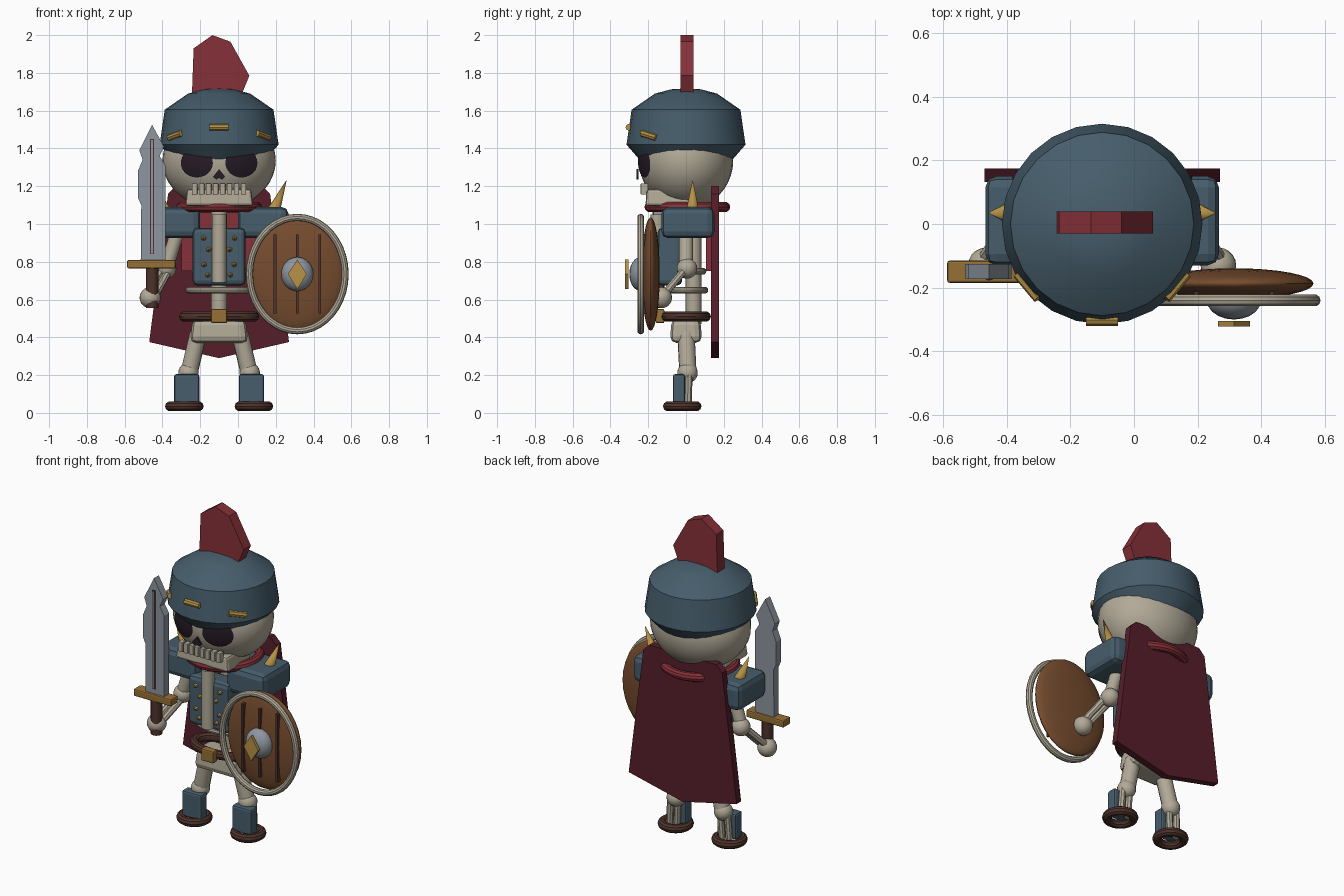
import bpy, bmesh, math
from mathutils import Vector

if "Cube" in bpy.data.objects:
    bpy.data.objects.remove(bpy.data.objects["Cube"])

CX = -0.10  # body symmetry line


def material(name, rgb):
    m = bpy.data.materials.new(name)
    lin = [((c / 255 + 0.055) / 1.055) ** 2.4 for c in rgb]
    m.diffuse_color = (*lin, 1)
    m.use_nodes = True
    m.node_tree.nodes["Principled BSDF"].inputs["Base Color"].default_value = m.diffuse_color
    return m


BONE = material("bone", (178, 170, 152))
STEEL = material("blue_steel", (70, 93, 107))
RED = material("red_cloth", (134, 48, 56))
MAROON = material("maroon_cape", (86, 30, 42))
DARK = material("dark_socket", (38, 27, 38))
GOLD = material("gold", (182, 146, 70))
WOOD = material("wood", (118, 76, 46))
LEATHER = material("dark_leather", (78, 51, 43))
BLADE = material("bright_steel", (142, 150, 160))
BRONZE = material("bronze", (150, 112, 54))


def finish(name, bm, mat, smooth=True, bevel=0):
    bmesh.ops.recalc_face_normals(bm, faces=bm.faces)
    me = bpy.data.meshes.new(name)
    bm.to_mesh(me)
    bm.free()
    me.materials.append(mat)
    ob = bpy.data.objects.new(name, me)
    bpy.context.collection.objects.link(ob)
    if bevel:
        mod = ob.modifiers.new("bevel", "BEVEL")
        mod.width, mod.segments = bevel, 2
    if smooth:
        bpy.ops.object.select_all(action='DESELECT')
        ob.select_set(True)
        bpy.context.view_layer.objects.active = ob
        bpy.ops.object.shade_smooth_by_angle(angle=math.radians(35))
    return ob


def box(name, mat, x, y, z, bevel=0, top=1.0):
    """Box from ranges; top scales the upper face in x and y."""
    bm = bmesh.new()
    bmesh.ops.create_cube(bm, size=1)
    c = [(r[0] + r[1]) / 2 for r in (x, y, z)]
    for v in bm.verts:
        k = top if v.co.z > 0 else 1
        v.co = (c[0] + v.co.x * (x[1] - x[0]) * k, c[1] + v.co.y * (y[1] - y[0]) * k,
                c[2] + v.co.z * (z[1] - z[0]))
    return finish(name, bm, mat, False, bevel)


def ball(name, mat, c, r, seg=20, rings=12):
    r = r if isinstance(r, tuple) else (r, r, r)
    bm = bmesh.new()
    bmesh.ops.create_uvsphere(bm, u_segments=seg, v_segments=rings, radius=1)
    for v in bm.verts:
        v.co = Vector(c) + Vector([a * b for a, b in zip(v.co, r)])
    return finish(name, bm, mat)


def rod(name, mat, a, b, r1, r2=None, seg=12):
    a, b = Vector(a), Vector(b)
    bm = bmesh.new()
    bmesh.ops.create_cone(bm, cap_ends=True, segments=seg, radius1=r1,
                          radius2=r1 if r2 is None else r2, depth=(b - a).length)
    q = Vector((0, 0, 1)).rotation_difference(b - a)
    for v in bm.verts:
        v.co = q @ v.co + (a + b) / 2
    return finish(name, bm, mat)


def plate(name, mat, pts, y0, y1, bevel=0):
    """Extrude an x-z outline from y0 to y1."""
    bm = bmesh.new()
    f = bm.faces.new([bm.verts.new((x, y0, z)) for x, z in pts])
    g = bmesh.ops.extrude_face_region(bm, geom=[f])["geom"]
    bmesh.ops.translate(bm, vec=(0, y1 - y0, 0),
                        verts=[v for v in g if isinstance(v, bmesh.types.BMVert)])
    return finish(name, bm, mat, False, bevel)


def ring(name, mat, c, rx, ry, tube, upright=False, seg=32, sides=10):
    bm = bmesh.new()
    rows = []
    for i in range(seg):
        a = 2 * math.pi * i / seg
        row = []
        for j in range(sides):
            b = 2 * math.pi * j / sides
            k, h = tube * math.cos(b), tube * math.sin(b)
            u, w = (rx + k) * math.cos(a), (ry + k) * math.sin(a)
            p = (u, h, w) if upright else (u, w, h)
            row.append(bm.verts.new(Vector(c) + Vector(p)))
        rows.append(row)
    for i in range(seg):
        for j in range(sides):
            m, n = (i + 1) % seg, (j + 1) % sides
            bm.faces.new((rows[i][j], rows[m][j], rows[m][n], rows[i][n]))
    return finish(name, bm, mat)


def lathe(name, mat, c, profile, seg=24):
    bm = bmesh.new()
    vs = [bm.verts.new((c[0] + r, c[1], z)) for r, z in profile]
    es = [bm.edges.new(p) for p in zip(vs, vs[1:])]
    bmesh.ops.spin(bm, geom=vs + es, cent=(c[0], c[1], 0), axis=(0, 0, 1),
                   angle=2 * math.pi, steps=seg)
    bmesh.ops.remove_doubles(bm, verts=bm.verts, dist=0.0005)
    return finish(name, bm, mat)


# Head: skull, jaw, teeth, nose
SC, SR = Vector((CX, 0, 1.335)), (0.30, 0.25, 0.255)
ball("skull", BONE, SC, SR, 32, 20)
box("jaw", BONE, (-0.28, 0.08), (-0.215, 0.02), (1.095, 1.185), 0.015, 0.94)
for i in range(8):
    x = CX + (i - 3.5) * 0.037
    box("tooth", BONE, (x - 0.014, x + 0.014), (-0.24, -0.20), (1.155, 1.215), 0.004)
plate("nose", DARK, [(-0.132, 1.25), (-0.115, 1.235), (-0.10, 1.245), (-0.085, 1.235),
                     (-0.068, 1.25), (-0.10, 1.29)], -0.262, -0.252)

# Eye sockets: discs wrapped onto the skull surface
for s in (-1, 1):
    bm = bmesh.new()
    rows = []
    for k in (0.25, 0.5, 0.75, 1.0):
        row = []
        for i in range(24):
            a = 2 * math.pi * i / 24
            dx = s * 0.118 + 0.085 * k * math.cos(a)
            dz = -0.012 + 0.077 * k * math.sin(a)
            dy = -SR[1] * math.sqrt(1 - (dx / SR[0]) ** 2 - (dz / SR[2]) ** 2)
            row.append(bm.verts.new(SC + Vector((dx, dy - 0.006, dz))))
        rows.append(row)
    bm.faces.new(rows[0])
    for p, q in zip(rows, rows[1:]):
        for i in range(24):
            j = (i + 1) % 24
            bm.faces.new((p[i], p[j], q[j], q[i]))
    ob = finish("eye_socket", bm, DARK)
    if ob.data.polygons[0].normal.y > 0:
        ob.data.flip_normals()

# Helmet with crest and brow studs
lathe("helmet", STEEL, (CX, 0), [(0.235, 1.345), (0.25, 1.345), (0.315, 1.42), (0.288, 1.605),
                                 (0.165, 1.69), (0.08, 1.713), (0, 1.718)])
plate("crest", RED, [(-0.245, 1.65), (-0.235, 1.93), (-0.135, 2.0), (-0.04, 1.965),
                     (0.06, 1.785), (0.005, 1.65)], -0.03, 0.04)
for a, z in ((-50, 1.468), (0, 1.512), (50, 1.468)):
    t = math.radians(a)
    d, n = Vector((math.cos(t), math.sin(t), 0)), Vector((math.sin(t), -math.cos(t), 0))
    c = Vector((CX, 0, z)) + n * 0.302
    tilt = Vector((0, 0, 0.012 if a > 0 else -0.012 if a < 0 else 0))
    rod("brow_stud", GOLD, c - d * 0.05 + tilt, c + d * 0.05 - tilt, 0.018, seg=8)

# Neck, collar and cape
ring("collar", RED, (CX, 0.007, 1.09), 0.20, 0.20, 0.027)
rod("spine", BONE, (CX, 0.04, 0.47), (CX, 0.04, 1.13), 0.042)
plate("cape", MAROON, [(-0.47, 0.375), (-0.10, 0.29), (0.27, 0.375), (0.17, 1.16),
                       (0.13, 1.20), (-0.33, 1.20), (-0.37, 1.16)], 0.132, 0.175)
box("inner_cloth", RED, (-0.30, 0.10), (0.105, 0.135), (0.75, 1.06))

# Torso: breastplate, sternum, studs, ribs
box("breastplate", STEEL, (-0.24, 0.04), (-0.15, -0.02), (0.675, 0.98), 0.025)
rod("sternum", BONE, (CX, -0.15, 0.69), (CX, -0.15, 1.05), 0.038)
for s in (-1, 1):
    for d, z in ((0.082, 0.925), (0.055, 0.865), (0.08, 0.785), (0.06, 0.73)):
        x = CX + s * d
        rod("plate_stud", GOLD, (x, -0.148, z), (x, -0.175, z), 0.015, 0, 6)
ring("lower_rib", BONE, (CX, 0, 0.65), 0.16, 0.10, 0.018)
ring("upper_rib", BONE, (CX, 0, 0.75), 0.13, 0.09, 0.018)

# Belt and hips
ring("belt", LEATHER, (CX, 0, 0.51), 0.185, 0.105, 0.027)
box("buckle", BRONZE, (-0.142, -0.058), (-0.16, -0.115), (0.475, 0.55), 0.008)
box("pelvis", BONE, (-0.255, 0.055), (-0.085, 0.085), (0.37, 0.50), 0.035, 0.9)

# Limbs, mirrored about the body line
for s in (-1, 1):
    def P(d, y, z):
        return (CX + s * d, y, z)

    def span(a, b):
        return tuple(sorted((CX + s * a, CX + s * b)))

    rod("thigh", BONE, P(0.11, 0, 0.42), P(0.158, 0.01, 0.215), 0.046)
    ball("knee", BONE, P(0.162, 0.008, 0.212), 0.054)
    for d in (-0.025, 0.025):
        rod("shin_bone", BONE, P(0.17 + d, 0.015, 0.20), P(0.18 + d, 0.01, 0.03), 0.02, seg=8)
    box("greave", STEEL, span(0.105, 0.238), (-0.07, -0.005), (0.045, 0.205), 0.012)
    ring("boot", LEATHER, P(0.184, -0.02, 0.035), 0.076, 0.076, 0.026)
    box("shoulder_pad", STEEL, span(0.10, 0.367), (-0.13, 0.15), (0.925, 1.09), 0.035)
    rod("shoulder_spike", GOLD, P(0.285, 0.035, 1.06), P(0.358, 0.035, 1.235), 0.036, 0)
    rod("upper_arm", BONE, P(0.22, 0, 0.96), P(0.28, 0, 0.765), 0.037)
    ball("elbow", BONE, P(0.28, 0.005, 0.765), 0.054)
    for d in (-0.02, 0.02):
        rod("forearm_bone", BONE, P(0.28 + d, 0, 0.765), P(0.365 + d, -0.13, 0.61), 0.02, seg=8)
    ball("hand", BONE, P(0.365, -0.13, 0.61), 0.056)

# Sword
plate("sword_blade", BLADE, [(-0.515, 0.80), (-0.512, 1.10), (-0.53, 1.14), (-0.53, 1.28),
                             (-0.505, 1.34), (-0.522, 1.39), (-0.455, 1.525), (-0.392, 1.41),
                             (-0.415, 1.36), (-0.385, 1.31), (-0.385, 0.80)], -0.172, -0.125)
box("blade_groove", LEATHER, (-0.465, -0.445), (-0.176, -0.172), (0.84, 1.45))
box("blade_ridge", BLADE, (-0.46, -0.45), (-0.178, -0.172), (0.845, 1.445))
box("sword_guard", BRONZE, (-0.587, -0.33), (-0.185, -0.115), (0.765, 0.81), 0.008)
rod("sword_grip", LEATHER, (-0.455, -0.148, 0.555), (-0.455, -0.148, 0.775), 0.033)

# Shield
SX, SZ = 0.314, 0.735
ball("shield_board", WOOD, (SX, -0.187, SZ), (0.25, 0.048, 0.30), 32, 16)
ring("shield_rim", BONE, (SX, -0.24, SZ), 0.253, 0.30, 0.019, True, 40)
for x in (-0.118, 0, 0.118):
    box("shield_slat", LEATHER, (SX + x - 0.007, SX + x + 0.007), (-0.242, -0.21),
        (SZ - 0.21, SZ + 0.21))
ball("shield_boss", BLADE, (SX, -0.24, SZ), (0.085, 0.06, 0.09))
plate("shield_diamond", GOLD, [(SX, 0.655), (SX + 0.05, SZ), (SX, 0.812), (SX - 0.05, SZ)],
      -0.322, -0.305)
